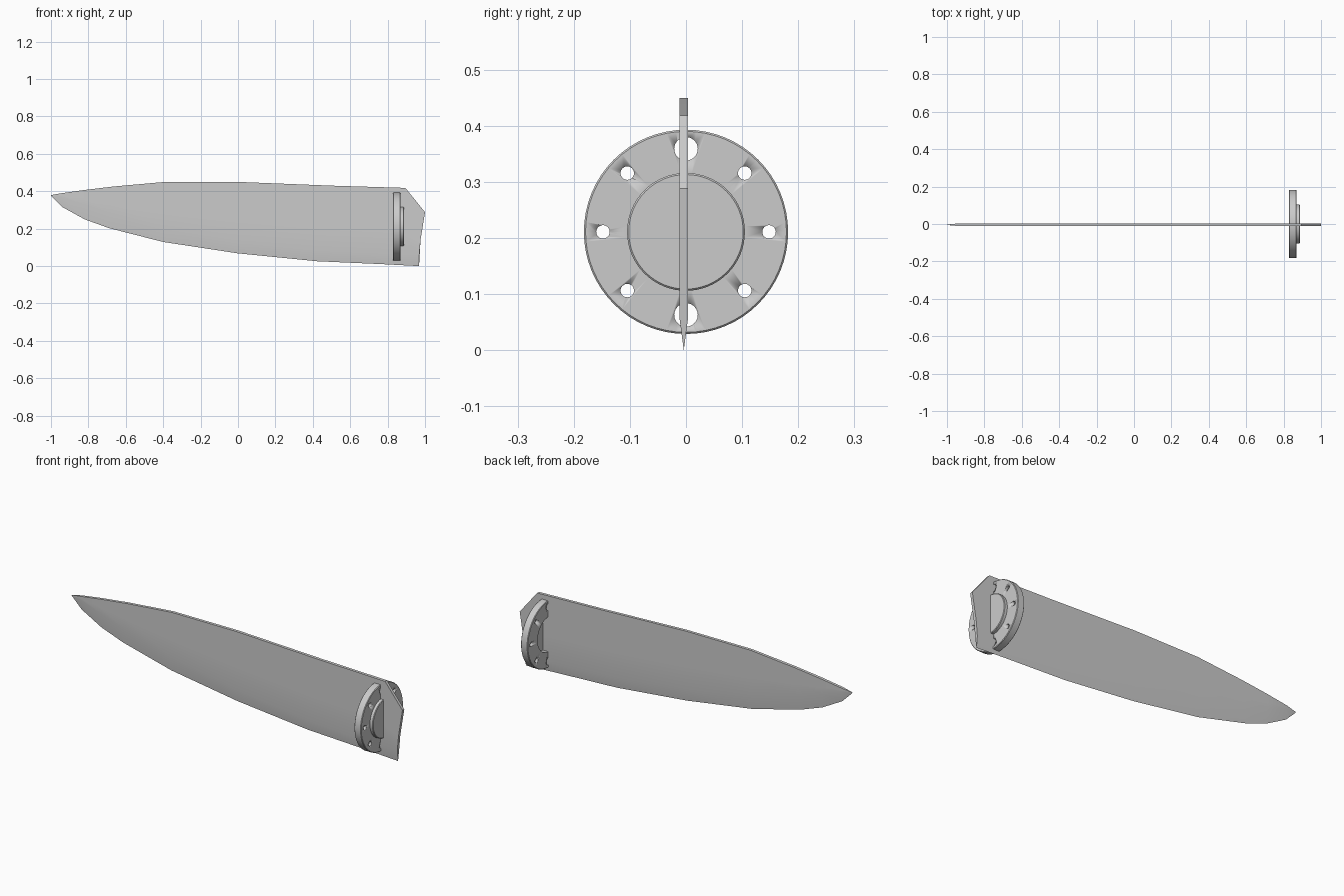
import bpy, bmesh
from math import sin, cos, pi, radians

if "Cube" in bpy.data.objects:
    bpy.data.objects.remove(bpy.data.objects["Cube"])


def make_object(name, bm, smooth=30):
    bmesh.ops.recalc_face_normals(bm, faces=bm.faces)
    mesh = bpy.data.meshes.new(name)
    bm.to_mesh(mesh)
    bm.free()
    obj = bpy.data.objects.new(name, mesh)
    bpy.context.collection.objects.link(obj)
    bpy.ops.object.select_all(action='DESELECT')
    obj.select_set(True)
    bpy.context.view_layer.objects.active = obj
    bpy.ops.object.shade_smooth_by_angle(angle=radians(smooth))
    return obj


# Blade: cross-sections (spine x, spine z, edge x, edge z, half thickness, bevel height)
Y = -0.004
stations = [
    (-0.998, 0.380, -1.000, 0.376, 0.001, 0.002),
    (-0.940, 0.390, -0.940, 0.316, 0.007, 0.055),
    (-0.820, 0.407, -0.820, 0.250, 0.008, 0.08),
    (-0.660, 0.426, -0.690, 0.203, 0.008, 0.08),
    (-0.390, 0.450, -0.400, 0.129, 0.008, 0.075),
    (0.000, 0.450, 0.000, 0.068, 0.008, 0.065),
    (0.500, 0.430, 0.420, 0.026, 0.008, 0.055),
    (0.895, 0.418, 0.780, 0.010, 0.008, 0.05),
    (1.000, 0.288, 0.968, 0.000, 0.008, 0.05),
]
bm = bmesh.new()
rings = []
for sx, sz, ex, ez, t, h in stations:
    f = h / (sz - ez)
    bx, bz = ex + (sx - ex) * f, ez + h
    if sx == 1.0:
        bx, bz = 0.969, 0.06
    ring = [(sx, Y - t, sz), (bx, Y - t, bz), (ex, Y, ez), (bx, Y + t, bz), (sx, Y + t, sz)]
    if sx == 1.0:  # curved heel
        ring[1:1] = [(0.976, Y - t, 0.14)]
        ring[5:5] = [(0.976, Y + t, 0.14)]
    else:
        g = 0.4
        mx, mz = bx + (sx - bx) * g, bz + (sz - bz) * g
        ring[1:1] = [(mx, Y - t, mz)]
        ring[5:5] = [(mx, Y + t, mz)]
    rings.append([bm.verts.new(p) for p in ring])
for a, b in zip(rings, rings[1:]):
    for i in range(7):
        j = (i + 1) % 7
        bm.faces.new((a[i], a[j], b[j], b[i]))
bm.faces.new(rings[0])
bm.faces.new(rings[-1])
make_object("blade", bm)

# Flange: profile turned about the x axis, with raised boss and hollow back
CZ, SEG = 0.211, 64
profile = [(0.887, 0), (0.887, 0.102), (0.884, 0.105), (0.869, 0.105),
           (0.869, 0.179), (0.866, 0.182), (0.831, 0.182), (0.828, 0.179),
           (0.828, 0.095), (0.860, 0.095), (0.860, 0)]
bm = bmesh.new()
verts = [bm.verts.new((x, 0, CZ + r)) for x, r in profile]
edges = [bm.edges.new(p) for p in zip(verts, verts[1:])]
bmesh.ops.spin(bm, geom=verts + edges, cent=(0, 0, CZ), axis=(1, 0, 0),
               angle=2 * pi, steps=SEG, use_duplicate=False)
bmesh.ops.remove_doubles(bm, verts=bm.verts, dist=1e-5)
flange = make_object("mounting_flange", bm)

# Bolt holes: six small ones, large ones at top and bottom
bm = bmesh.new()
for k in range(8):
    a = k * pi / 4
    r = 0.021 if k % 4 == 2 else 0.012
    cy, cz = 0.148 * cos(a), CZ + 0.148 * sin(a)
    loops = [[bm.verts.new((x, cy + r * cos(i * pi / 12), cz + r * sin(i * pi / 12)))
              for i in range(24)] for x in (0.80, 0.92)]
    for i in range(24):
        j = (i + 1) % 24
        bm.faces.new((loops[0][i], loops[0][j], loops[1][j], loops[1][i]))
    bm.faces.new(loops[0])
    bm.faces.new(loops[1])
cutter = make_object("hole_cutter", bm)
cutter.hide_render = True
cutter.hide_set(True)
mod = flange.modifiers.new("bolt_holes", 'BOOLEAN')
mod.operation = 'DIFFERENCE'
mod.solver = 'EXACT'
mod.object = cutter
